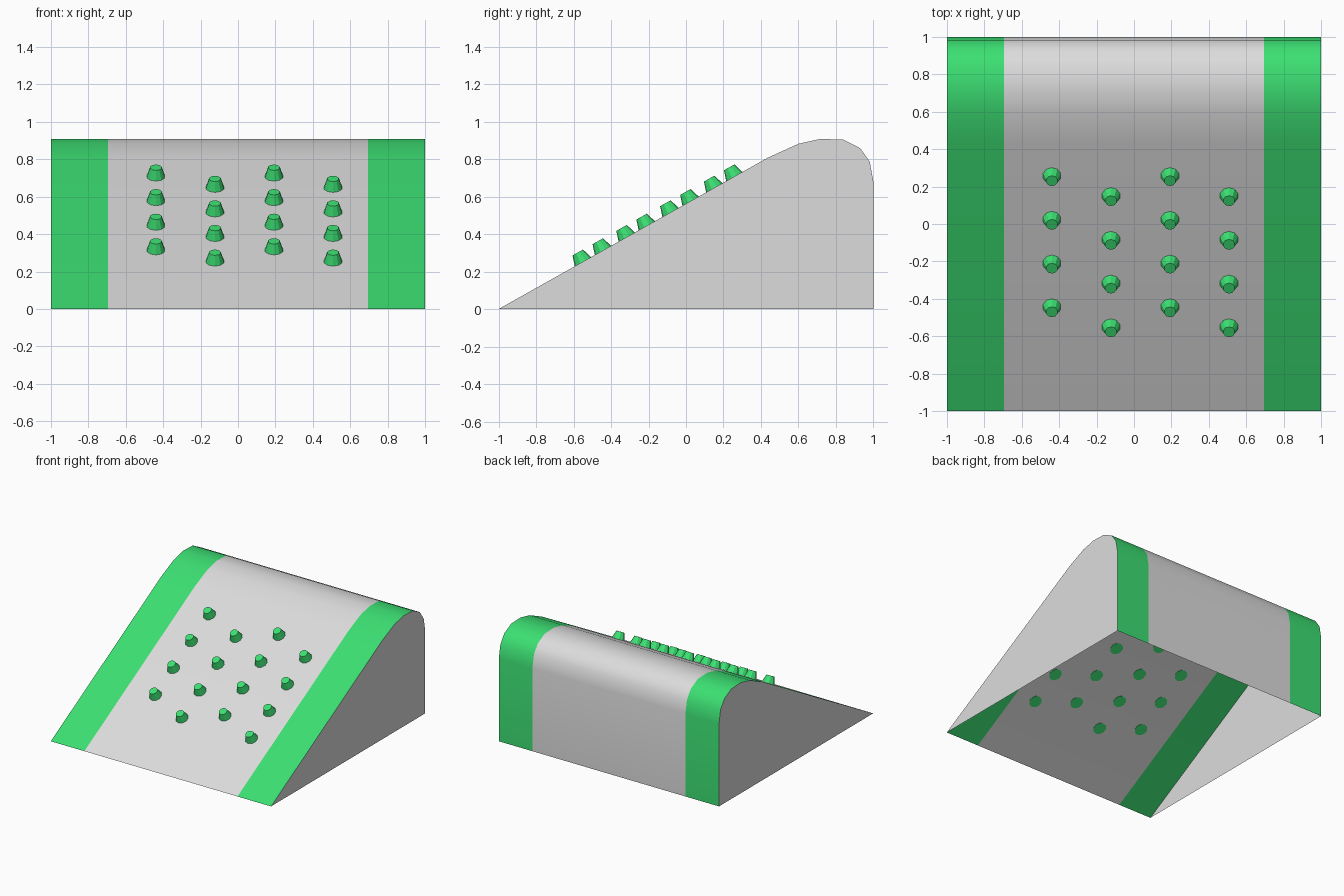
import bpy, bmesh, math
from mathutils import Matrix, Vector

if "Cube" in bpy.data.objects:
    bpy.data.objects.remove(bpy.data.objects["Cube"])

def material(name, rgb):
    m = bpy.data.materials.new(name)
    m.diffuse_color = (*rgb, 1)
    m.use_nodes = True
    m.node_tree.nodes["Principled BSDF"].inputs["Base Color"].default_value = m.diffuse_color
    return m

grey = material("light grey", (0.72, 0.72, 0.72))
green = material("bright green", (0.045, 0.74, 0.17))

def finish(bm, name, mats):
    me = bpy.data.meshes.new(name)
    bm.to_mesh(me)
    bm.free()
    for m in mats:
        me.materials.append(m)
    ob = bpy.data.objects.new(name, me)
    bpy.context.collection.objects.link(ob)
    return ob

# Ramp shell: side profile (y, z) swept across x, open underneath
profile = [(-1, 0), (0.435, 0.807), (0.60, 0.882), (0.717, 0.908), (0.84, 0.904),
           (0.93, 0.858), (0.98, 0.787), (1, 0.68), (1, 0)]
xs = [-1, -0.695, 0.695, 1]
bm = bmesh.new()
rows = [[bm.verts.new((x, y, z)) for y, z in profile] for x in xs]
for i in range(3):
    a, b = rows[i], rows[i + 1]
    for j in range(len(profile) - 1):
        f = bm.faces.new((a[j], b[j], b[j + 1], a[j + 1]))
        f.material_index = 0 if i == 1 else 1      # green edge bands
# Grey side walls
bm.faces.new(rows[0])
bm.faces.new(rows[3][::-1])
bmesh.ops.recalc_face_normals(bm, faces=bm.faces)
if next(f for f in bm.faces if f.calc_center_median().x < -0.99).normal.x > 0:
    bmesh.ops.reverse_faces(bm, faces=bm.faces)
ramp = finish(bm, "ramp_shell", [grey, green])
bpy.context.view_layer.objects.active = ramp
ramp.select_set(True)
bpy.ops.object.shade_smooth_by_angle(angle=math.radians(35))

# Grip studs: staggered tapered pegs standing square to the slope
slope = math.atan2(*reversed((profile[1][0] + 1, profile[1][1])))
tilt = Matrix.Rotation(slope, 4, 'X')
normal = tilt @ Vector((0, 0, 1))
height, sink = 0.06, 0.004
bm = bmesh.new()
for col in range(4):
    for row in range(4):
        y = 0.258 - 0.2337 * row - 0.107 * (col % 2)
        foot = Vector((-0.439 + 0.3157 * col, y, (y + 1) * math.tan(slope)))
        mid = foot + normal * (height / 2 - sink)
        bmesh.ops.create_cone(bm, cap_ends=True, segments=10, radius1=0.051,
                              radius2=0.032, depth=height,
                              matrix=Matrix.Translation(mid) @ tilt)
finish(bm, "grip_studs", [green])
